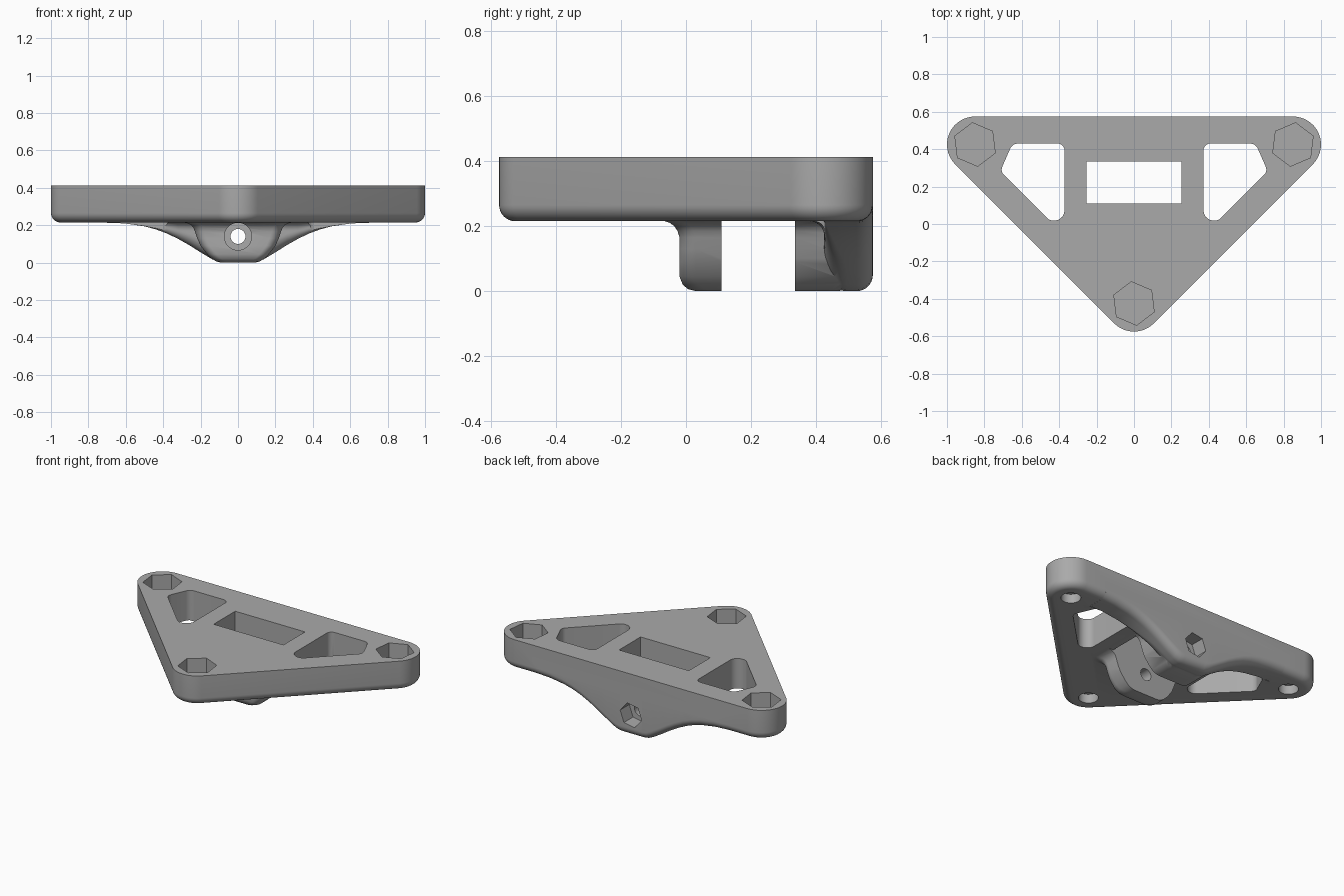
import bpy, bmesh
from math import sin, cos, pi, radians

old = bpy.data.objects.get("Cube")
if old:
    bpy.data.objects.remove(old)

grey = bpy.data.materials.new("matte grey")
grey.use_nodes = True
grey.diffuse_color = (0.40, 0.40, 0.40, 1)
grey.node_tree.nodes["Principled BSDF"].inputs["Base Color"].default_value = grey.diffuse_color

TOP, BASE, BACK, FILLET = 0.412, 0.215, 0.575, 0.05
CORNERS = [(0, -0.425), (0.85, 0.425), (-0.85, 0.425)]


def loft(name, loops):
    """Skin a row of equal-length loops and cap both ends."""
    bm = bmesh.new()
    rows = [[bm.verts.new(p) for p in loop] for loop in loops]
    n = len(rows[0])
    for a, b in zip(rows, rows[1:]):
        for i in range(n):
            j = (i + 1) % n
            bm.faces.new((a[i], a[j], b[j], b[i]))
    bm.faces.new(rows[0])
    bm.faces.new(rows[-1])
    bmesh.ops.recalc_face_normals(bm, faces=bm.faces)
    mesh = bpy.data.meshes.new(name)
    bm.to_mesh(mesh)
    bm.free()
    obj = bpy.data.objects.new(name, mesh)
    mesh.materials.append(grey)
    bpy.context.collection.objects.link(obj)
    return obj


def arc(cx, cy, r, start, end, steps=8):
    """Points on an arc, angles in degrees."""
    angles = [radians(start + (end - start) * i / steps) for i in range(steps + 1)]
    return [(cx + r * cos(a), cy + r * sin(a)) for a in angles]


def rounded(points, radii):
    """Polygon with each corner replaced by a tangent curve."""
    from mathutils import Vector
    out = []
    for i, p in enumerate(points):
        p = Vector(p)
        u = (Vector(points[i - 1]) - p).normalized()
        v = (Vector(points[(i + 1) % len(points)]) - p).normalized()
        half = u.angle(v) / 2
        r = radii[i]
        centre = p + (u + v).normalized() * r / sin(half)
        a = p + u * r * cos(half) / sin(half) - centre
        b = p + v * r * cos(half) / sin(half) - centre
        for k in range(9):
            out.append(tuple(centre + a.lerp(b, k / 8).normalized() * r))
    return out


def prism(name, outline, low, high, axis="z"):
    place = (lambda p, h: (p[0], p[1], h)) if axis == "z" else (lambda p, h: (p[0], h, p[1]))
    return loft(name, [[place(p, h) for p in outline] for h in (low, high)])


def ring(cx, cy, r, sides, turn=0):
    return arc(cx, cy, r, turn, turn + 360, sides)[:-1]


def combine(body, other, operation):
    mod = body.modifiers.new("join", "BOOLEAN")
    mod.operation, mod.solver, mod.object = operation, "EXACT", other
    bpy.context.view_layer.objects.active = body
    bpy.ops.object.modifier_apply(modifier=mod.name)
    bpy.data.objects.remove(other)


# Triangular plate with rounded corners and a rounded lower edge
def plate_loop(z, r):
    pts = []
    for (cx, cy), start, end in zip(CORNERS, (225.3, -44.7, 90), (314.7, 90, 224.7)):
        pts += [(x, y, z) for x, y in arc(cx, cy, r, start, end, 14)]
    return pts


levels = [(BASE + FILLET * (1 - cos(a)), 0.15 - FILLET * (1 - sin(a)))
          for a in [i * pi / 16 for i in range(9)]]
body = loft("mounting_plate", [plate_loop(z, r) for z, r in levels + [(TOP, 0.15)]])


# Curved rib along the back edge
def rib_loop(x, b):
    h = max(BASE - b, 0.004)
    r, f = min(0.07, h / 2), min(0.045, h / 2)
    inner = 0.425
    pts = [(BACK, 0.32)] + arc(BACK - FILLET, b + FILLET, FILLET, 0, -90)
    pts += arc(inner + r, b + r, r, -90, -180)
    pts += arc(inner - f, BASE - f, f, 0, 90) + [(inner - f, 0.32)]
    return [(x, y, z) for y, z in pts]


RIB = [(0.08, 0), (0.11, 0.005), (0.14, 0.019), (0.2, 0.055), (0.26, 0.093), (0.32, 0.127),
       (0.38, 0.156), (0.44, 0.178), (0.5, 0.194), (0.6, 0.209), (0.7, 0.2145)]
rib = loft("rib", [rib_loop(-x, b) for x, b in reversed(RIB)] + [rib_loop(x, b) for x, b in RIB])
combine(body, rib, "UNION")

# Two hinge lugs: height, half width, inset of the rounded end
LUG = [(0, 0.09, 0.05), (0.006, 0.115, 0.026), (0.02, 0.14, 0.01), (0.045, 0.165, 0),
       (0.09, 0.2, 0), (0.13, 0.218, 0), (0.165, 0.23, 0), (0.185, 0.238, -0.006),
       (0.2, 0.25, -0.016), (0.21, 0.268, -0.03), (0.216, 0.295, -0.048), (0.26, 0.295, -0.048)]


def lug(name, flat, end):
    s = 1 if flat > end else -1
    loops = []
    for z, w, d in LUG:
        y = d * s + end
        r = 0.05
        half = [(w, flat)] + [(px, y + s * (py + r)) for px, py in arc(w - r, 0, r, 0, -90)]
        loops.append([(px, py, z) for px, py in half] + [(-px, py, z) for px, py in reversed(half)])
    return loft(name, loops)


combine(body, lug("front_lug", 0.11, -0.02), "UNION")
combine(body, lug("rear_lug", 0.335, 0.52), "UNION")

# Windows through the plate
cutters = [prism("slot", [(-0.255, 0.11), (0.255, 0.11), (0.255, 0.335), (-0.255, 0.335)], 0.1, 0.6)]
for s in (1, -1):
    outline = rounded([(0.372, 0.43), (0.65, 0.43), (0.715, 0.282), (0.372, -0.061)],
                      [0.035, 0.045, 0.04, 0.055])
    cutters.append(prism("window", [(s * x, y) for x, y in outline], 0.1, 0.6))

# Nut pockets above, blind bolt holes below
for cx, cy in CORNERS:
    turn = 23 if cx > 0 else 37
    cutters.append(prism("nut_pocket", ring(cx, cy, 0.117, 6, turn), 0.29, 0.6))
    cutters.append(prism("bolt_hole", ring(cx, cy, 0.06, 32), 0.1, 0.275))

# Hinge pin hole, round recess in front, hexagonal recess behind
cutters.append(prism("pin_hole", ring(0, 0.14, 0.04, 32), -0.3, 0.8, "y"))
cutters.append(prism("pin_recess", ring(0, 0.14, 0.073, 32), -0.3, 0.03, "y"))
cutters.append(prism("pin_nut", ring(0, 0.14, 0.08, 6, 10), 0.48, 0.8, "y"))
for cutter in cutters:
    combine(body, cutter, "DIFFERENCE")

bpy.ops.object.select_all(action="DESELECT")
body.select_set(True)
bpy.context.view_layer.objects.active = body
bpy.ops.object.shade_smooth_by_angle(angle=radians(32))
